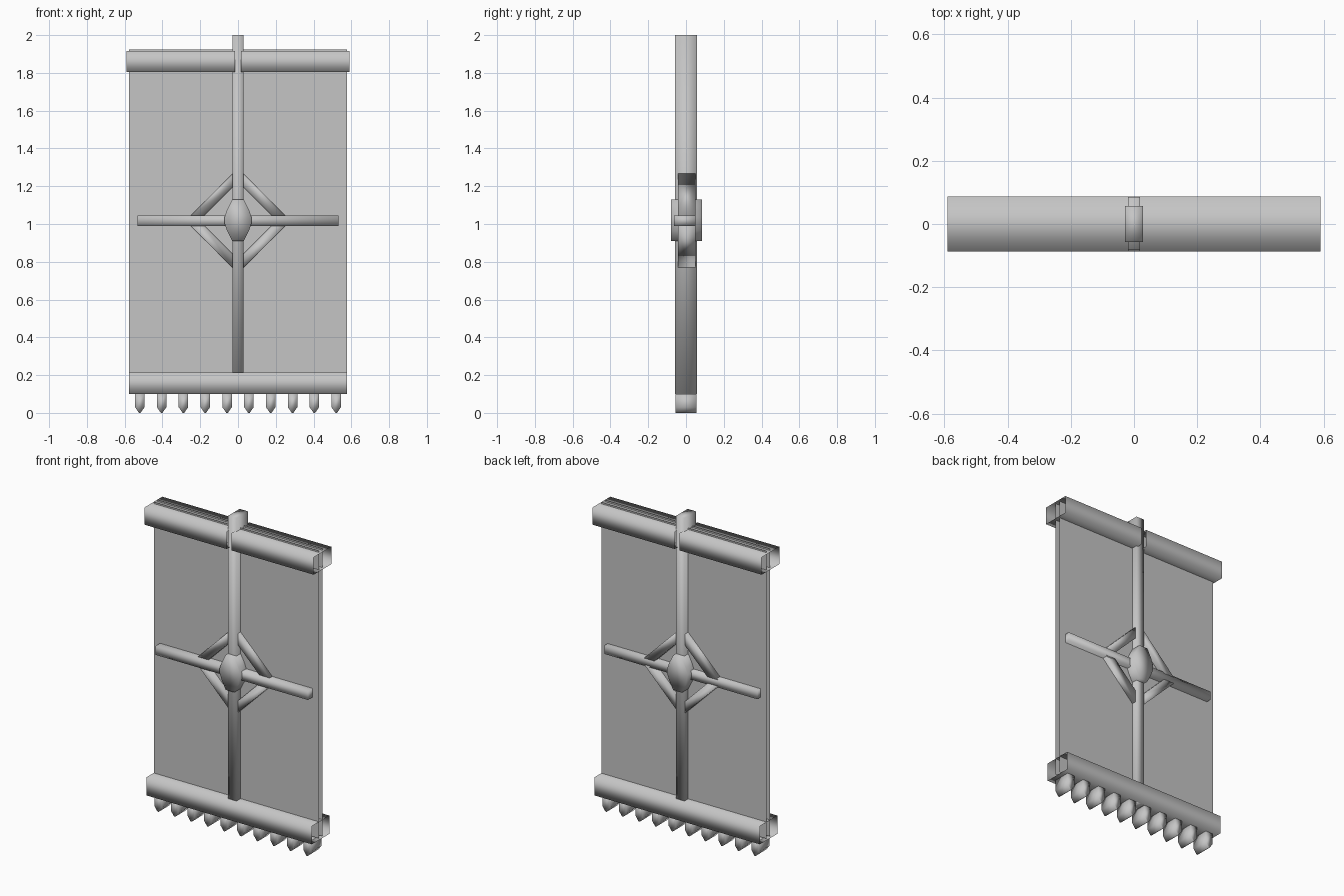
import bpy

if "Cube" in bpy.data.objects:
    bpy.data.objects.remove(bpy.data.objects["Cube"])

grey = bpy.data.materials.new("stone_grey")
grey.diffuse_color = (0.56, 0.56, 0.56, 1)
grey.use_nodes = True
grey.node_tree.nodes["Principled BSDF"].inputs["Base Color"].default_value = grey.diffuse_color


def add(name, verts, faces, smooth=True):
    me = bpy.data.meshes.new(name)
    me.from_pydata(verts, [], faces)
    me.materials.append(grey)
    me.polygons.foreach_set("use_smooth", [smooth] * len(faces))
    ob = bpy.data.objects.new(name, me)
    bpy.context.collection.objects.link(ob)
    return ob


def prism(name, outline, y0, y1, smooth=True):
    """Closed prism: an (x, z) outline, counter-clockwise from the front, pushed along y."""
    area = sum(a[0] * b[1] - b[0] * a[1] for a, b in zip(outline, outline[1:] + outline[:1]))
    if area < 0:
        outline = outline[::-1]
    n = len(outline)
    verts = [(x, y, z) for y in (y0, y1) for x, z in outline]
    faces = [tuple(range(n)), tuple(range(2 * n - 1, n - 1, -1))]
    faces += [(i, i + n, (i + 1) % n + n, (i + 1) % n) for i in range(n)]
    return add(name, verts, faces, smooth)


def box(name, x0, x1, y0, y1, z0, z1):
    return prism(name, [(x0, z0), (x1, z0), (x1, z1), (x0, z1)], y0, y1)


def channel(name, x0, x1, z0, z1, half=0.0875):
    """Thin rectangular sleeve along x, open at both ends."""
    ring = [(-half, z0), (half, z0), (half, z1), (-half, z1)]
    verts = [(x, y, z) for x in (x0, x1) for y, z in ring]
    faces = [(i, (i + 1) % 4, (i + 1) % 4 + 4, i + 4)[::-1] for i in range(4)]
    return add(name, verts, faces)


# two thin hanging cloth sheets
W = 0.577
for name, y, s in (("front_cloth", -0.016, 1), ("back_cloth", 0.02, -1)):
    add(name, [(-W * s, y, 0.11), (W * s, y, 0.11), (W * s, y, 1.925), (-W * s, y, 1.925)],
        [(0, 1, 2, 3)], False)

# sleeves at top (split around the pole) and bottom
channel("top_sleeve_left", -0.59, -0.017, 1.805, 1.915)
channel("top_sleeve_right", 0.017, 0.59, 1.805, 1.915)
channel("bottom_sleeve", -W, W, 0.1, 0.215)

# pole and crossbar
box("pole", -0.029, 0.029, -0.057, 0.057, 0.1, 2.0)
box("crossbar", -0.533, 0.533, -0.063, 0.05, 0.99, 1.045)

# diamond of four struts around the centre
C = 1.018
for sx in (-1, 1):
    for sz in (-1, 1):
        prism("diamond_strut", [(sx * x, C + sz * z) for x, z in
              ((0.02, 0.258), (0.02, 0.185), (0.185, 0.02), (0.258, 0.02))], -0.042, 0.05)

# central boss
half = [(0.03, -0.11), (0.058, -0.055), (0.072, -0.015), (0.072, 0.015), (0.058, 0.055), (0.03, 0.11)]
prism("boss", [(x, 1.02 + z) for x, z in half] + [(-x, 1.02 + z) for x, z in half[::-1]], -0.08, 0.085)

# row of pointed tassels
for i in range(10):
    x = -0.52 + i * 1.04 / 9
    prism("tassel", [(x + dx, z) for dx, z in
          ((-0.025, 0.1), (-0.025, 0.03), (-0.004, 0), (0.004, 0), (0.025, 0.03), (0.025, 0.1))],
          -0.055, 0.055)
